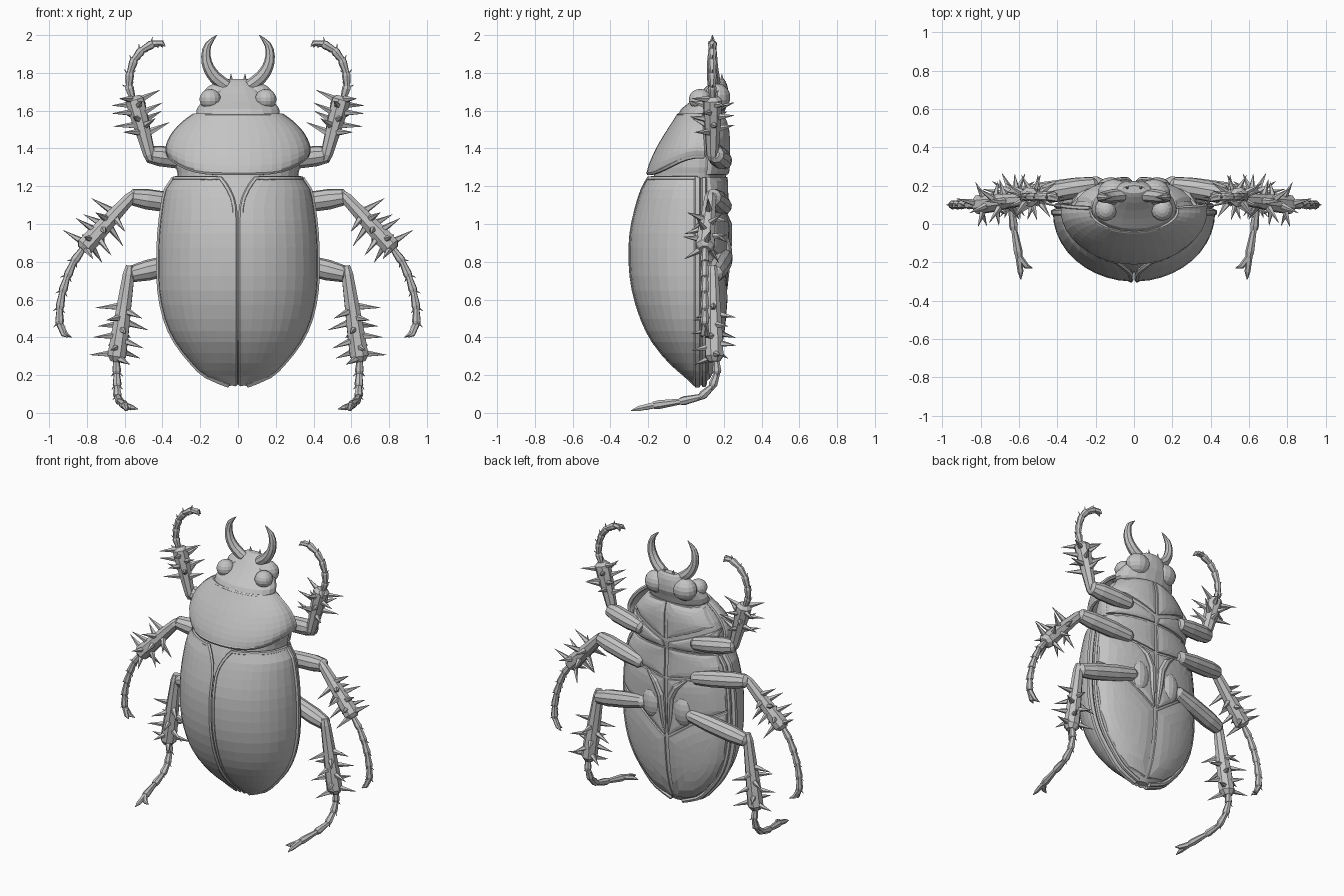
import bpy, bmesh, math
from mathutils import Vector, Matrix

if "Cube" in bpy.data.objects:
    bpy.data.objects.remove(bpy.data.objects["Cube"])

grey = bpy.data.materials.new("plain grey")
grey.use_nodes = True
grey.diffuse_color = (0.55, 0.55, 0.55, 1)
grey.node_tree.nodes["Principled BSDF"].inputs["Base Color"].default_value = grey.diffuse_color

BASE = 0.07  # depth where the upper shells meet the underside


def finish(name, bm, mirror=True, thick=0):
    bmesh.ops.recalc_face_normals(bm, faces=bm.faces)
    mesh = bpy.data.meshes.new(name)
    bm.to_mesh(mesh)
    bm.free()
    mesh.materials.append(grey)
    obj = bpy.data.objects.new(name, mesh)
    bpy.context.collection.objects.link(obj)
    if thick:
        mod = obj.modifiers.new("thickness", 'SOLIDIFY')
        mod.thickness, mod.offset = thick, 0
    if mirror:
        obj.modifiers.new("mirror", 'MIRROR')


def refine(table):
    """Insert a smooth midpoint between all neighbouring rows."""
    out = [table[0]]
    for i in range(len(table) - 1):
        quad = [table[max(0, i - 1)], table[i], table[i + 1], table[min(len(table) - 1, i + 2)]]
        out += [tuple((9 * (b + c) - a - d) / 16 for a, b, c, d in zip(*quad)), table[i + 1]]
    return out


def skin(bm, rows, closed=False, caps=False):
    rings = [[bm.verts.new(p) for p in row] for row in rows]
    n = len(rings[0])
    for a, b in zip(rings, rings[1:]):
        for i in range(n if closed else n - 1):
            j = (i + 1) % n
            bm.faces.new((a[i], a[j], b[j], b[i]))
    if caps:
        bm.faces.new(rings[0])
        bm.faces.new(rings[-1])


def tube(bm, points, radii, sides=8):
    pts = [Vector(p) for p in points]
    if not isinstance(radii, (list, tuple)):
        radii = [radii] * len(pts)
    u, rows = Vector((0.31, 0.9, 0.2)), []
    for i, p in enumerate(pts):
        t = (pts[min(i + 1, len(pts) - 1)] - pts[max(i - 1, 0)]).normalized()
        u = (u - t * u.dot(t)).normalized()
        v = t.cross(u)
        turns = [2 * math.pi * k / sides for k in range(sides)]
        rows.append([p + (u * math.cos(a) + v * math.sin(a)) * radii[i] for a in turns])
    skin(bm, rows, True, True)


def ball(bm, centre, size):
    m = Matrix.Translation(centre) @ Matrix.Diagonal((*size, 1))
    bmesh.ops.create_uvsphere(bm, u_segments=14, v_segments=9, radius=1, matrix=m)


# Body table: height, half width, front depth, back depth
BODY = refine([(.15, .045, .01, .03), (.20, .165, .06, .06), (.27, .24, .14, .09),
               (.38, .325, .23, .115), (.50, .38, .29, .13), (.65, .41, .335, .14),
               (.80, .415, .352, .14), (.95, .41, .347, .145), (1.08, .395, .32, .145),
               (1.18, .375, .29, .14), (1.24, .335, .265, .14), (1.30, .345, .25, .15),
               (1.38, .34, .21, .15), (1.46, .31, .165, .15), (1.53, .25, .12, .14),
               (1.58, .19, .09, .12)])

# Inner body
bm = bmesh.new()
rows = []
for z, w, d, b in BODY:
    ring = []
    for k in range(32):
        a = 2 * math.pi * k / 32
        c = math.cos(a)
        ring.append((w * .95 * math.sin(a), BASE - c * (d * .92 if c > 0 else b), z))
    rows.append(ring)
skin(bm, rows, True, True)
finish("body", bm, False)

# Wing cases with raised rims
bm = bmesh.new()
rows = []
for z, w, d, b in [r for r in BODY if r[0] < 1.245]:
    inner = .017 + .075 * max(0, (z - 1.06) / .18) ** 2
    a0 = math.asin(inner / w)
    angles = [a0 + (math.pi / 2 - a0) * k / 10 for k in range(11)]
    rows.append([(w * math.sin(a), BASE - .01 - d * math.cos(a), z) for a in angles])
skin(bm, rows)
finish("wing_case", bm, thick=.016)
bm = bmesh.new()
tube(bm, [r[0] for r in rows] + rows[-1][1:], .014, 6)
tube(bm, [r[-1] for r in rows], .02, 6)
tube(bm, [(r[-1][0] * .97, BASE + .025, r[-1][2]) for r in rows], .015, 6)
finish("wing_case_rim", bm)

# Neck shield: height, half width, depth, side lift
bm = bmesh.new()
rows = []
for z, w, d, lift in refine([(1.27, .362, .268, .09), (1.31, .373, .258, .08),
                             (1.38, .367, .228, .045), (1.46, .338, .183, .02),
                             (1.53, .285, .138, .005), (1.575, .23, .11, 0)]):
    angles = [math.pi * (k / 20 - .5) * 1.06 for k in range(21)]
    rows.append([(w * math.sin(a), BASE - d * math.cos(a), z + lift * math.sin(a) ** 4)
                 for a in angles])
skin(bm, rows)
finish("neck_shield", bm, False, .02)
bm = bmesh.new()
tube(bm, rows[0], .013, 6)
tube(bm, rows[-1], .011, 6)
for side in (0, -1):
    tube(bm, [r[side] for r in rows], .014, 6)
finish("neck_shield_rim", bm, False)

# Head
bm = bmesh.new()
rows = []
for z, w, front, back in [(1.55, .19, -.01, .19), (1.575, .222, -.045, .2), (1.61, .218, -.025, .21),
                          (1.65, .19, .025, .225), (1.69, .15, .07, .225), (1.73, .105, .11, .22),
                          (1.755, .085, .14, .21), (1.768, .06, .16, .2)]:
    mid, half = (front + back) / 2, (back - front) / 2
    rows.append([(w * math.sin(math.tau * k / 20), mid - half * math.cos(math.tau * k / 20), z)
                 for k in range(20)])
skin(bm, rows, True, True)
finish("head", bm, False)
bm = bmesh.new()
ball(bm, (.147, .075, 1.66), (.058, .06, .055))
finish("eye", bm)
bm = bmesh.new()
ball(bm, (.105, .165, 1.67), (.085, .07, .075))
tube(bm, [(.035, .19, 1.75), (.037, .19, 1.795)], [.014, .001], 5)
finish("cheek", bm)
bm = bmesh.new()
horn = refine([(.06, .15, 1.73, .034), (.12, .145, 1.775, .034), (.157, .14, 1.83, .03),
               (.17, .14, 1.89, .025), (.158, .14, 1.95, .018), (.112, .14, 2.0, .002)])
tube(bm, [p[:3] for p in horn], [p[3] for p in horn])
finish("jaw", bm)


# Underside plates follow the belly curve
def belly(x, z):
    for lo, hi in zip(BODY, BODY[1:]):
        if z <= hi[0]:
            break
    f = max(0, min(1, (z - lo[0]) / (hi[0] - lo[0])))
    w, b = (lo[i] + (hi[i] - lo[i]) * f for i in (1, 3))
    return BASE + b * math.sqrt(max(0, 1 - (x / w) ** 2))


def plate(name, outline):
    bm = bmesh.new()
    pts = [Vector(p) for p in outline]
    dense = [p.lerp(pts[(i + 1) % len(pts)], k / 4) for i, p in enumerate(pts) for k in range(4)]
    mid = sum(pts, Vector((0, 0))) / len(pts)
    rows = []
    for scale, rise in ((1, -.01), (.97, .008), (.75, .014), (.5, .016), (.25, .016), (.1, .016)):
        ring = [mid.lerp(p, scale) for p in dense]
        rows.append([(p.x, belly(p.x, p.y) + rise, p.y) for p in ring])
    skin(bm, rows, True, True)
    finish(name, bm)


plate("front_breastplate", [(.008, 1.32), (.3, 1.44), (.22, 1.55), (.008, 1.57)])
plate("front_side_plate", [(.008, 1.26), (.32, 1.26), (.33, 1.42), (.02, 1.3)])
plate("middle_breastplate", [(.008, 1.05), (.375, 1.11), (.32, 1.25), (.008, 1.25)])
plate("rear_breastplate", [(.008, .64), (.2, .78), (.4, .88), (.385, 1.1), (.008, 1.04)])
plate("abdomen_plate", [(.008, .17), (.14, .2), (.23, .275), (.315, .39), (.375, .53),
                        (.4, .7), (.4, .87), (.2, .77), (.008, .63)])
bm = bmesh.new()
ball(bm, (.12, .195, .84), (.07, .05, .11))
finish("hip_joint", bm)
bm = bmesh.new()
tube(bm, [(.015, .21, .66), (.03, .215, .8), (.04, .22, .92), (.08, .22, 1.0), (.15, .205, 1.06)],
     [.01, .022, .026, .024, .01])
finish("breast_ridge", bm)


# Legs: thigh, spiny shin, segmented foot and two claws
def spike(bm, start, direction, length, radius):
    tube(bm, [start, start + direction.normalized() * length], [radius, .001], 5)


def leg(name, thigh, shin, foot, claws, first):
    bm = bmesh.new()
    a, b = Vector(thigh[0]), Vector(thigh[1])
    tube(bm, [a.lerp(b, f) for f in (0, .06, .35, .75, .95, 1)],
         [.025, .043, .054, .055, .044, .022], 10)
    finish(name + "_thigh", bm)
    bm = bmesh.new()
    a, b = Vector(shin[0]), Vector(shin[1])
    tube(bm, [a.lerp(b, f) for f in (-.04, .05, .4, .75, .96, 1.02)],
         [.022, .033, .041, .05, .052, .03], 8)
    axis = (b - a).normalized()
    u = axis.cross(Vector((0, 1, 0))).normalized()
    v = axis.cross(u)
    count = 15
    for k in range(count):
        f = first + (.98 - first) * k / (count - 1)
        turn = k * 2.4
        out = u * math.cos(turn) + v * math.sin(turn)
        reach = .085 + .035 * abs(math.cos(turn))
        spike(bm, a.lerp(b, f) + out * .03, out + axis * .2, reach, .02)
    finish(name + "_shin", bm)
    bm = bmesh.new()
    pts = [Vector(p) for p in foot]
    for p, q in zip(pts, pts[1:]):
        along = (q - p).normalized()
        tube(bm, [p - along * .012, p.lerp(q, .8), q], [.015, .024, .02], 7)
        side = along.cross(Vector((0, 1, 0)))
        for s in (-1, 1):
            spike(bm, q - along * .015, side * s + along, .045, .01)
    last = pts[-1]
    for tip in claws:
        tip = Vector(tip)
        bend = last.lerp(tip, .5) + (last - pts[-2]).normalized() * .02
        tube(bm, [last, bend, tip], [.018, .015, .002], 6)
    finish(name + "_foot", bm)


leg("front_leg", [(.19, .205, 1.33), (.49, .155, 1.37)], [(.465, .14, 1.35), (.55, .14, 1.67)],
    [(.56, .14, 1.67), (.578, .14, 1.73), (.573, .14, 1.8), (.55, .14, 1.87), (.51, .14, 1.92),
     (.45, .14, 1.955)], [(.385, .12, 1.94), (.4, .16, 1.935)], .4)
leg("middle_leg", [(.19, .205, 1.09), (.58, .14, 1.145)], [(.56, .13, 1.15), (.82, .1, .87)],
    [(.82, .1, .87), (.87, .1, .8), (.905, .1, .72), (.93, .1, .64), (.945, .1, .55),
     (.945, .1, .47)], [(.88, .12, .4), (.9, .08, .4)], .35)
leg("hind_leg", [(.16, .21, .83), (.585, .15, .73)], [(.575, .14, .76), (.645, .15, .28)],
    [(.645, .16, .28), (.642, .165, .21), (.64, .14, .14), (.638, .08, .085), (.625, -.03, .06),
     (.6, -.17, .04)], [(.59, -.29, .012), (.53, -.23, .02)], .42)
